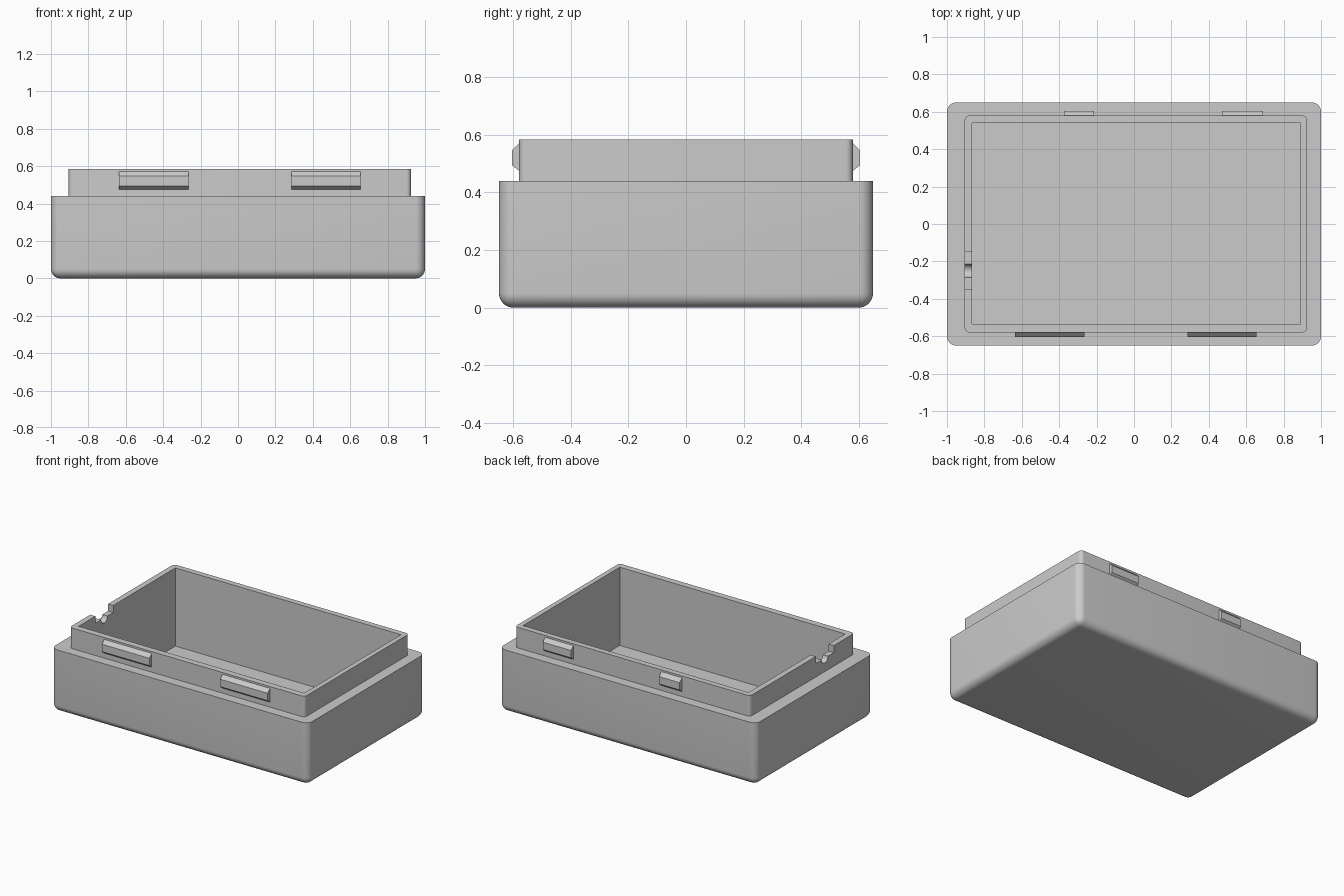
import bpy
import bmesh
from math import cos, sin, pi, radians

cube = bpy.data.objects.get("Cube")
if cube:
    bpy.data.objects.remove(cube, do_unlink=True)

grey = bpy.data.materials.new("light_grey")
grey.use_nodes = True
colour = (0.6, 0.6, 0.6, 1)
grey.diffuse_color = colour
grey.node_tree.nodes["Principled BSDF"].inputs["Base Color"].default_value = colour


def add_object(name, bm):
    bmesh.ops.recalc_face_normals(bm, faces=bm.faces)
    mesh = bpy.data.meshes.new(name)
    bm.to_mesh(mesh)
    bm.free()
    mesh.materials.append(grey)
    obj = bpy.data.objects.new(name, mesh)
    bpy.context.collection.objects.link(obj)
    return obj


def box(name, x, y, z, radius=0, round_bottom=False):
    """Box between pairs of limits, with optional rounded upright and bottom edges."""
    bm = bmesh.new()
    bmesh.ops.create_cube(bm, size=1)
    for v in bm.verts:
        v.co = [lim[0] if c < 0 else lim[1] for c, lim in zip(v.co, (x, y, z))]
    if radius:
        def is_rounded(edge):
            a, b = (v.co for v in edge.verts)
            upright = abs(a.z - b.z) > 0.01
            return upright or (round_bottom and max(a.z, b.z) < z[0] + 0.01)
        bmesh.ops.bevel(bm, geom=[e for e in bm.edges if is_rounded(e)],
                        offset=radius, segments=8, profile=0.5, affect='EDGES')
    return add_object(name, bm)


def extrude_x(name, profile, x0, x1):
    """Prism along x from a (y, z) profile."""
    bm = bmesh.new()
    face = bm.faces.new([bm.verts.new((x0, y, z)) for y, z in profile])
    ext = bmesh.ops.extrude_face_region(bm, geom=[face])["geom"]
    moved = [g for g in ext if isinstance(g, bmesh.types.BMVert)]
    bmesh.ops.translate(bm, verts=moved, vec=(x1 - x0, 0, 0))
    return add_object(name, bm)


def combine(target, tool, operation):
    mod = target.modifiers.new(operation.lower(), 'BOOLEAN')
    mod.operation = operation
    mod.solver = 'EXACT'
    mod.object = tool
    bpy.context.view_layer.objects.active = target
    bpy.ops.object.modifier_apply(modifier=mod.name)
    bpy.data.objects.remove(tool, do_unlink=True)


# Rounded outer body with the raised lip joined on top
TOP = 0.585
body = box("box_body", (-1, 1), (-0.65, 0.65), (0, 0.44), 0.05, True)
lip = box("lip", (-0.905, 0.925), (-0.58, 0.58), (0.3, TOP), 0.025)
combine(body, lip, 'UNION')

# Hollow interior
cavity = box("cavity_cutter", (-0.865, 0.89), (-0.535, 0.54), (0.035, 0.8))
combine(body, cavity, 'DIFFERENCE')

# Cable notch with a round trough in the short wall
mid, ledge, r = -0.25, TOP - 0.05, 0.035
trough = [(mid + r * cos(pi + pi * i / 12), ledge - r * sin(pi * i / 12)) for i in range(13)]
notch = [(mid - 0.1, 0.7), (mid - 0.1, ledge)] + trough + [(mid + 0.1, ledge), (mid + 0.1, 0.7)]
combine(body, extrude_x("notch_cutter", notch, -0.95, -0.84), 'DIFFERENCE')

bpy.ops.object.select_all(action='DESELECT')
body.select_set(True)
bpy.context.view_layer.objects.active = body
bpy.ops.object.shade_smooth_by_angle(angle=radians(30))

# Chamfered snap clips on both long walls
clip = [(0.57, 0.475), (0.58, 0.475), (0.605, 0.495), (0.605, 0.547), (0.58, 0.572), (0.57, 0.572)]
for name, side, x0, x1 in (
        ("front_right_clip", -1, -0.635, -0.265),
        ("front_left_clip", -1, 0.285, 0.655),
        ("back_right_clip", 1, -0.375, -0.215),
        ("back_left_clip", 1, 0.47, 0.69)):
    extrude_x(name, [(side * y, z) for y, z in clip], x0, x1)
